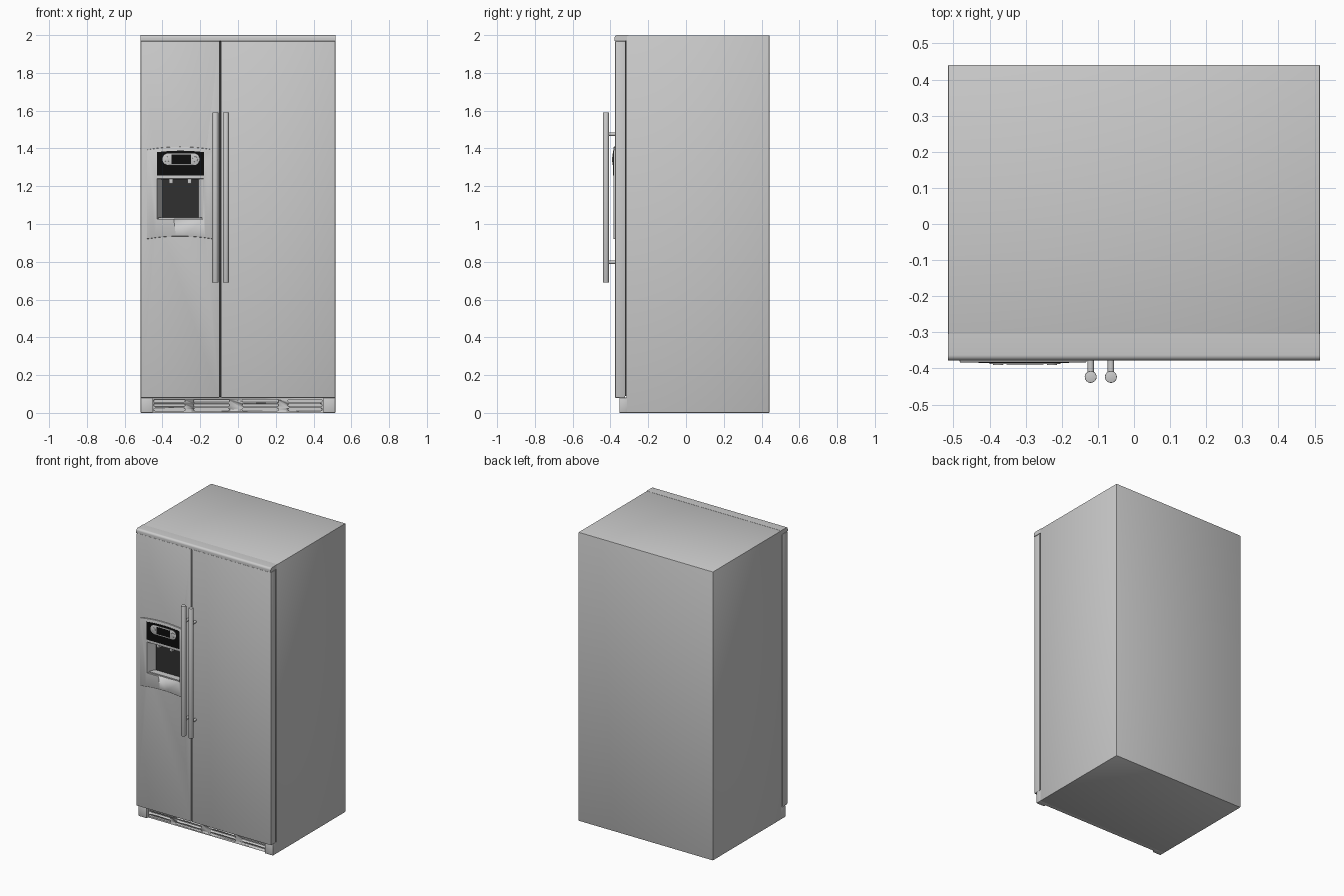
import bpy, bmesh, math
from mathutils import Vector

if "Cube" in bpy.data.objects:
    bpy.data.objects.remove(bpy.data.objects["Cube"])

black = bpy.data.materials.new("black_panel")
black.diffuse_color = (0.004, 0.004, 0.004, 1)
black.use_nodes = True
black.node_tree.nodes["Principled BSDF"].inputs["Base Color"].default_value = black.diffuse_color
dark = bpy.data.materials.new("dark_gasket")
dark.diffuse_color = (0.03, 0.03, 0.03, 1)
dark.use_nodes = True
dark.node_tree.nodes["Principled BSDF"].inputs["Base Color"].default_value = dark.diffuse_color


def finish(name, bm, bevel=0, seg=2, mat=None, smooth=True):
    bmesh.ops.recalc_face_normals(bm, faces=bm.faces)
    me = bpy.data.meshes.new(name)
    bm.to_mesh(me)
    bm.free()
    ob = bpy.data.objects.new(name, me)
    bpy.context.collection.objects.link(ob)
    bpy.ops.object.select_all(action='DESELECT')
    bpy.context.view_layer.objects.active = ob
    ob.select_set(True)
    if mat:
        me.materials.append(mat)
    if bevel:
        m = ob.modifiers.new("bevel", 'BEVEL')
        m.width, m.segments, m.limit_method = bevel, seg, 'ANGLE'
        bpy.ops.object.modifier_apply(modifier=m.name)
    if smooth:
        bpy.ops.object.shade_smooth_by_angle(angle=math.radians(35))
    return ob


def loft(name, a, b, **kw):
    """Solid between two matching closed loops."""
    bm = bmesh.new()
    va, vb = [bm.verts.new(p) for p in a], [bm.verts.new(p) for p in b]
    n = len(a)
    bm.faces.new(va)
    bm.faces.new(vb[::-1])
    for i in range(n):
        bm.faces.new((va[i], va[(i + 1) % n], vb[(i + 1) % n], vb[i]))
    return finish(name, bm, **kw)


def prism(name, xz, y0, y1, **kw):
    return loft(name, [(x, y0, z) for x, z in xz], [(x, y1, z) for x, z in xz], **kw)


def rect(x0, x1, z0, z1):
    return [(x0, z0), (x1, z0), (x1, z1), (x0, z1)]


def box(name, x0, x1, y0, y1, z0, z1, **kw):
    return prism(name, rect(x0, x1, z0, z1), y0, y1, **kw)


def stadium(x0, x1, z0, z1, n=10):
    r, zc = (z1 - z0) / 2, (z0 + z1) / 2
    pts = []
    for cx, start in ((x1 - r, -math.pi / 2), (x0 + r, math.pi / 2)):
        pts += [(cx + r * math.cos(start + math.pi * i / n),
                 zc + r * math.sin(start + math.pi * i / n)) for i in range(n + 1)]
    return pts


def arched(x0, x1, z0, z1, rise_bottom, rise_top, n=16):
    t = [i / n for i in range(n + 1)]
    low = [(x0 + (x1 - x0) * s, z0 + rise_bottom * 4 * s * (1 - s)) for s in t]
    high = [(x0 + (x1 - x0) * s, z1 + rise_top * 4 * s * (1 - s)) for s in t]
    return low + high[::-1]


def rod(name, p0, p1, r, **kw):
    p0, p1 = Vector(p0), Vector(p1)
    bm = bmesh.new()
    bmesh.ops.create_cone(bm, cap_ends=True, segments=24, radius1=r, radius2=r, depth=(p1 - p0).length)
    bm.transform((p1 - p0).to_track_quat('Z', 'Y').to_matrix().to_4x4())
    bmesh.ops.translate(bm, verts=bm.verts, vec=(p0 + p1) / 2)
    return finish(name, bm, **kw)


def cut(targets, cutter):
    for ob in targets:
        m = ob.modifiers.new("cut", 'BOOLEAN')
        m.operation, m.object, m.solver = 'DIFFERENCE', cutter, 'EXACT'
        bpy.context.view_layer.objects.active = ob
        bpy.ops.object.modifier_apply(modifier=m.name)
    bpy.data.objects.remove(cutter)


W = 0.515
# Cabinet, dark door seal and doors
box("cabinet", -W, W, -0.315, 0.441, 0, 1.999, bevel=0.003)
box("door_seal", -W + 0.008, W - 0.008, -0.326, -0.314, 0.09, 1.97, mat=dark)
left_door = box("freezer_door", -W, -0.097, -0.375, -0.322, 0.08, 1.968, bevel=0.003)
box("fridge_door", -0.091, W, -0.375, -0.322, 0.08, 1.968, bevel=0.003)
box("door_gap", -0.098, -0.09, -0.365, -0.322, 0.085, 1.965, mat=dark)

# Top trim with rounded front edge
r = 0.015
trim = [(-0.305, 1.97), (-0.378, 1.97)]
trim += [(-0.378 + r - r * math.cos(a), 2 - r + r * math.sin(a))
         for a in [math.pi / 2 * i / 6 for i in range(7)]]
trim += [(-0.305, 2.0)]
loft("top_trim", [(-W, y, z) for y, z in trim], [(W, y, z) for y, z in trim])

# Base: corner feet and slotted grille
for side, s in (("left", -1), ("right", 1)):
    x0, x1 = sorted((s * 0.452, s * W))
    box(side + "_foot", x0, x1, -0.353, -0.31, 0, 0.081, bevel=0.003)
grille = box("base_grille", -0.453, 0.453, -0.336, -0.312, 0, 0.081)
for x0, x1 in ((-0.446, -0.28), (-0.235, -0.045), (0.022, 0.215), (0.265, 0.445)):
    for z in (0.018, 0.041, 0.064):
        cut([grille], prism("slot_cutter", stadium(x0, x1, z - 0.007, z + 0.007, 6), -0.35, -0.32))

# Handles
for side, x in (("freezer", -0.12), ("fridge", -0.064)):
    rod(side + "_handle", (x, -0.4235, 0.69), (x, -0.4235, 1.59), 0.0165, bevel=0.002)
    for level, z in (("lower", 0.797), ("upper", 1.475)):
        rod(f"{side}_handle_{level}_post", (x, -0.42, z), (x, -0.37, z), 0.009)

# Dispenser plate with tapered recess cut through plate and door
plate = prism("dispenser_plate", arched(-0.483, -0.131, 0.92, 1.393, 0.015, 0.016),
              -0.384, -0.37, bevel=0.004)
front, back = rect(-0.43, -0.18, 1.025, 1.24), rect(-0.40, -0.21, 1.032, 1.236)
recess = loft("recess_cutter", [(x, -0.386, z) for x, z in front], [(x, -0.325, z) for x, z in back])
cut([plate, left_door], recess)
box("drip_tray", -0.42, -0.19, -0.374, -0.33, 1.024, 1.034)
for side, x in (("ice", -0.355), ("water", -0.256)):
    box(side + "_nozzle", x - 0.011, x + 0.011, -0.372, -0.345, 1.213, 1.242, bevel=0.003)

# Control panel
prism("control_panel", arched(-0.43, -0.18, 1.257, 1.38, 0, 0.008), -0.3855, -0.38, mat=black)
prism("control_bezel", stadium(-0.40, -0.203, 1.311, 1.374), -0.388, -0.384, bevel=0.001)
box("display", -0.353, -0.25, -0.389, -0.386, 1.318, 1.367, mat=black)
for side, x in (("left", -0.376), ("right", -0.227)):
    rod(side + "_button", (x, -0.3905, 1.3425), (x, -0.386, 1.3425), 0.014, bevel=0.001)
